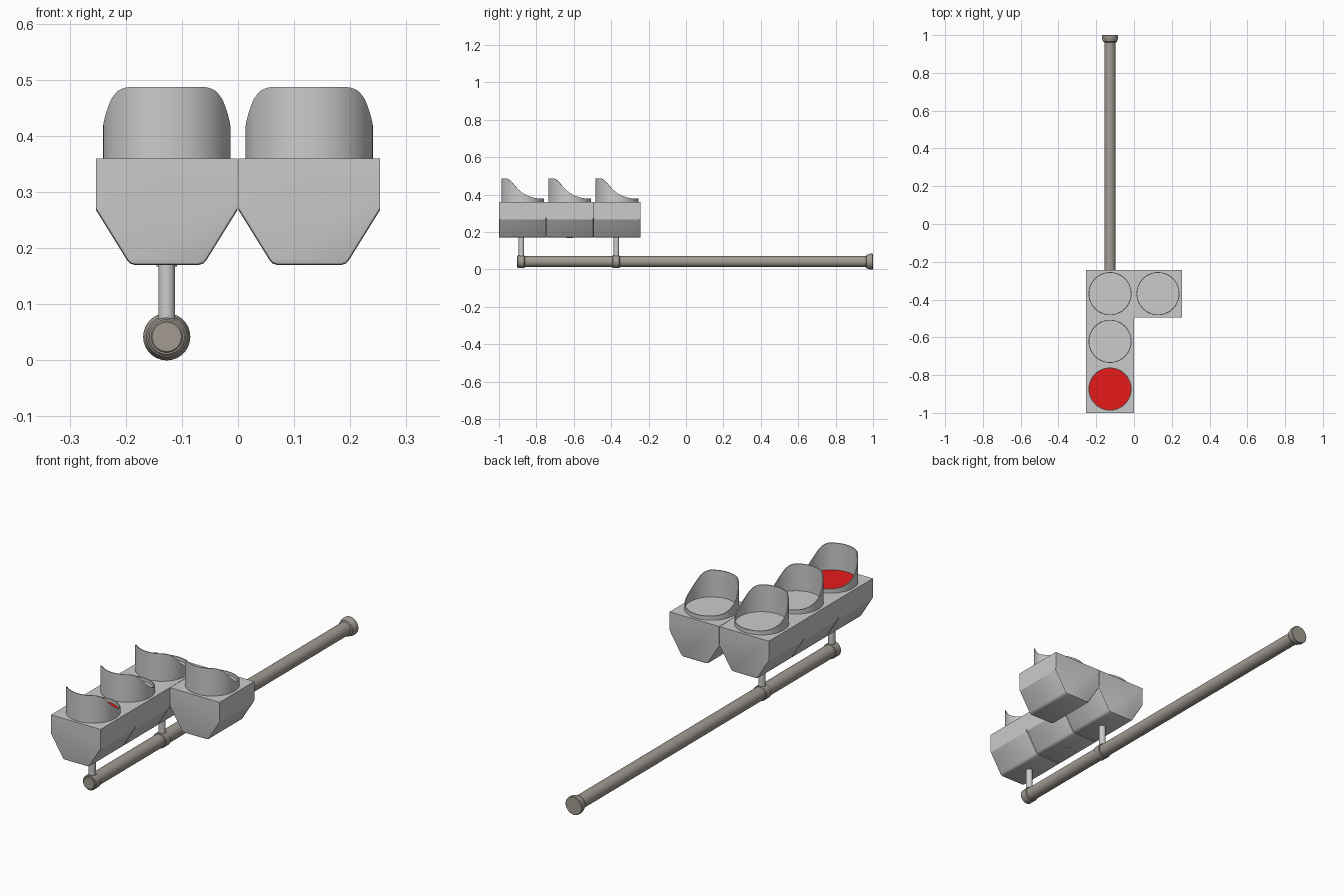
import bpy, bmesh, math
from mathutils import Matrix

if "Cube" in bpy.data.objects:
    bpy.data.objects.remove(bpy.data.objects["Cube"])

X, POLE_Z = -0.127, 0.042
W = 0.2525                       # size of one lamp module
SEG = 48


def finish(name, bm, mat=None, angle=30):
    bmesh.ops.recalc_face_normals(bm, faces=bm.faces)
    me = bpy.data.meshes.new(name)
    bm.to_mesh(me)
    bm.free()
    ob = bpy.data.objects.new(name, me)
    bpy.context.collection.objects.link(ob)
    if mat:
        me.materials.append(mat)
    bpy.ops.object.select_all(action='DESELECT')
    ob.select_set(True)
    bpy.context.view_layer.objects.active = ob
    bpy.ops.object.shade_smooth_by_angle(angle=math.radians(angle))
    return ob


def material(name, rgb):
    m = bpy.data.materials.new(name)
    m.diffuse_color = (*rgb, 1)
    m.use_nodes = True
    m.node_tree.nodes["Principled BSDF"].inputs["Base Color"].default_value = m.diffuse_color
    return m


def lathe(name, profile, matrix, mat=None):
    """Closed solid of revolution about local z from (radius, z) points."""
    bm = bmesh.new()
    rings = [[bm.verts.new((r * math.cos(2 * math.pi * i / SEG),
                            r * math.sin(2 * math.pi * i / SEG), z))
              for i in range(SEG)] for r, z in profile]
    for a, b in zip(rings, rings[1:]):
        for i in range(SEG):
            j = (i + 1) % SEG
            bm.faces.new((a[i], a[j], b[j], b[i]))
    bm.faces.new(rings[0])
    bm.faces.new(rings[-1])
    bm.transform(matrix)
    return finish(name, bm, mat)


def housing(name, cx, cy):
    # tapered cross-section extruded along y, with softened ends on the slopes
    h = W / 2
    half = [(h, 0.36), (h, 0.268), (0.071, 0.179), (0.066, 0.173), (0.057, 0.17)]
    prof = half + [(-x, z) for x, z in reversed(half)]
    bm = bmesh.new()
    f = bm.faces.new([bm.verts.new((cx + x, cy - h, z)) for x, z in prof])
    ext = bmesh.ops.extrude_face_region(bm, geom=[f])
    bmesh.ops.translate(bm, vec=(0, W, 0),
                        verts=[v for v in ext['geom'] if isinstance(v, bmesh.types.BMVert)])
    slopes = [e for e in bm.edges
              if abs(e.verts[0].co.y - e.verts[1].co.y) < 1e-5
              and min(v.co.z for v in e.verts) < 0.2
              and max(v.co.z for v in e.verts) < 0.3]
    bmesh.ops.bevel(bm, geom=slopes, offset=0.006, segments=2, profile=0.5, affect='EDGES')
    return finish(name, bm)


# visor rim height against position front (-1) to back (+1)
RIM = [(-1, 0.487), (-0.78, 0.487), (-0.65, 0.481), (-0.5, 0.466), (-0.35, 0.445),
       (-0.2, 0.427), (0, 0.409), (0.25, 0.394), (0.5, 0.384), (0.75, 0.379), (1, 0.378)]


def rim(t):
    for (a, za), (b, zb) in zip(RIM, RIM[1:]):
        if t <= b:
            return za + (zb - za) * (t - a) / (b - a)
    return RIM[-1][1]


def visor(name, cx, cy):
    n, ro, ri = 72, 0.114, 0.110
    bm = bmesh.new()
    cols = []
    for i in range(n):
        a = 2 * math.pi * i / n
        c, s = math.cos(a), math.sin(a)
        cols.append([bm.verts.new((cx + r * c, cy + r * s, z))
                     for r, z in ((ro, 0.358), (ro, rim(s)), (ri, rim(s)), (ri, 0.358))])
    for i in range(n):
        p, q = cols[i], cols[(i + 1) % n]
        for k in range(4):
            m = (k + 1) % 4
            bm.faces.new((p[k], q[k], q[m], p[m]))
    return finish(name, bm)


red = material("red_lens", (0.8, 0.01, 0.01))
steel = material("pole_metal", (0.36, 0.33, 0.29))

# lamp modules: three in a row plus one beside the rear
for label, cx, cy, mat in (("front", X, -1 + W / 2, red), ("middle", X, -1 + 1.5 * W, None),
                           ("rear", X, -1 + 2.5 * W, None), ("side", -X, -1 + 2.5 * W, None)):
    housing(label + "_housing", cx, cy)
    visor(label + "_visor", cx, cy)
    lathe(label + "_lens", [(0.111, 0.357), (0.111, 0.363)],
          Matrix.Translation((cx, cy, 0)), mat)

# long pole with flared foot
along_y = Matrix.Translation((X, 0, POLE_Z)) @ Matrix.Rotation(-math.pi / 2, 4, 'X')
lathe("pole", [(0.026, -0.904), (0.030, -0.900), (0.030, 0.97)], along_y, steel)
lathe("pole_flange", [(0.030, 0.962), (0.036, 0.965), (0.041, 0.980), (0.042, 0.985),
                      (0.042, 0.998), (0.040, 1.0)], along_y, steel)

# clamps and upright stems
for label, y in (("front", -0.88), ("rear", -0.372)):
    lathe(label + "_clamp", [(0.031, y - 0.022), (0.034, y - 0.019),
                             (0.034, y + 0.015), (0.031, y + 0.018)], along_y, steel)
    lathe(label + "_stem", [(0.015, POLE_Z), (0.015, 0.175)], Matrix.Translation((X, y, 0)))

# plug under the middle module
lathe("bottom_plug", [(0.018, 0.167), (0.018, 0.172)], Matrix.Translation((X, -1 + 1.5 * W, 0)))
